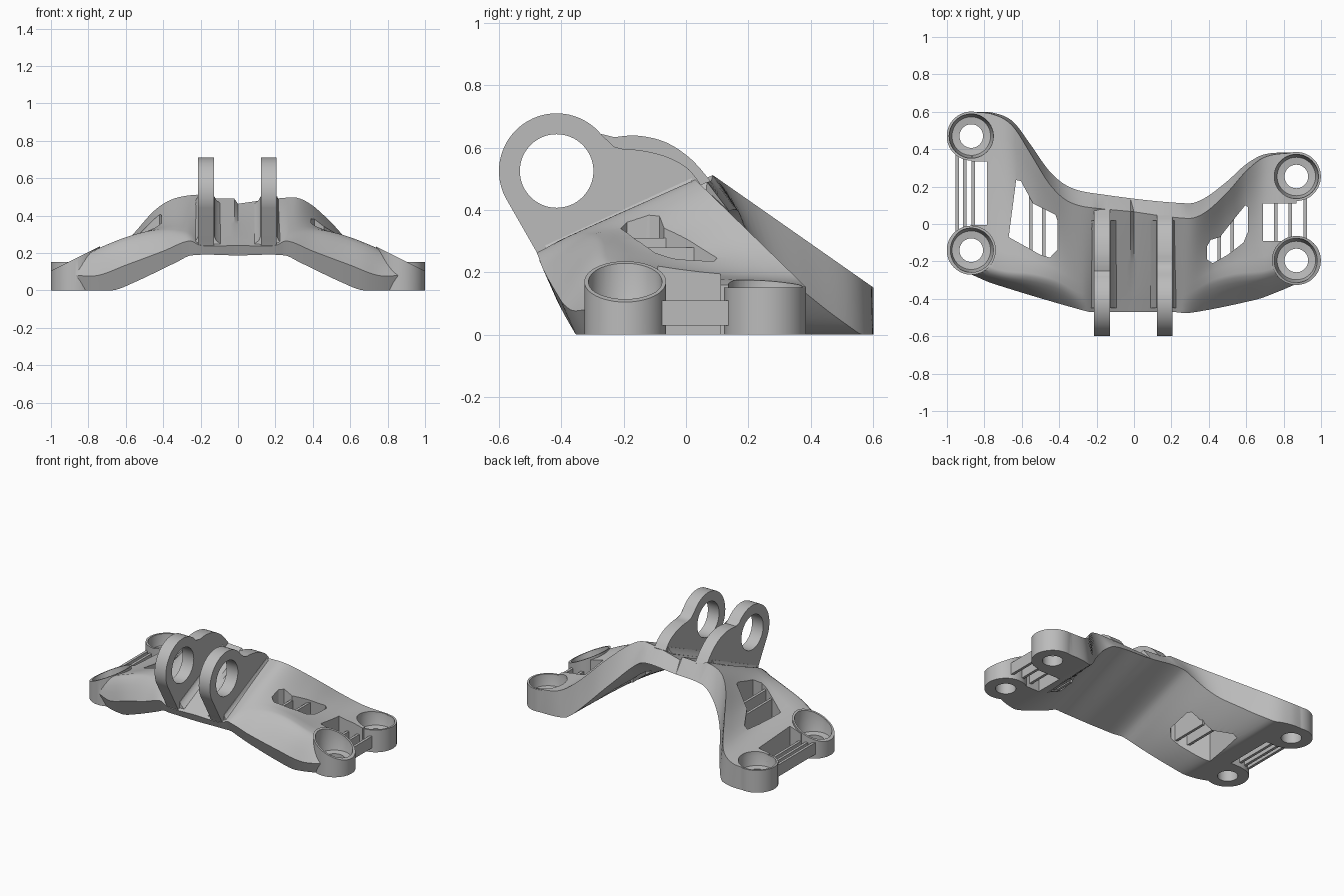
import bpy, bmesh, math
from mathutils import Vector

if "Cube" in bpy.data.objects:
    bpy.data.objects.remove(bpy.data.objects["Cube"])

metal = bpy.data.materials.new("grey_metal")
metal.use_nodes = True
GREY = (0.5, 0.5, 0.5, 1)
metal.diffuse_color = GREY
metal.node_tree.nodes["Principled BSDF"].inputs["Base Color"].default_value = GREY


def curve(points, x):
    """Smooth curve through (x, value) points."""
    x = min(max(x, points[0][0]), points[-1][0])
    n = len(points)
    i = next(k for k in range(n - 1) if x <= points[k + 1][0])

    def slope(k):
        a, b = points[max(k - 1, 0)], points[min(k + 1, n - 1)]
        return (b[1] - a[1]) / (b[0] - a[0])
    (x0, v0), (x1, v1) = points[i], points[i + 1]
    h = x1 - x0
    t = (x - x0) / h
    return ((2*t**3 - 3*t**2 + 1) * v0 + (t**3 - 2*t**2 + t) * h * slope(i)
            + (3*t**2 - 2*t**3) * v1 + (t**3 - t**2) * h * slope(i + 1))


def finish(bm, name):
    bmesh.ops.recalc_face_normals(bm, faces=bm.faces)
    mesh = bpy.data.meshes.new(name)
    bm.to_mesh(mesh)
    bm.free()
    mesh.materials.append(metal)
    ob = bpy.data.objects.new(name, mesh)
    bpy.context.collection.objects.link(ob)
    return ob


def loft(sections, name):
    bm = bmesh.new()
    rings = [[bm.verts.new(p) for p in s] for s in sections]
    for a, b in zip(rings, rings[1:]):
        for i in range(len(a)):
            j = (i + 1) % len(a)
            bm.faces.new((a[i], a[j], b[j], b[i]))
    bm.faces.new(rings[0])
    bm.faces.new(rings[-1])
    bmesh.ops.triangulate(bm, faces=bm.faces)
    return finish(bm, name)


def box(x0, x1, y0, y1, z0, z1, name):
    ring = [(x0, y0), (x1, y0), (x1, y1), (x0, y1)]
    return loft([[(x, y, z) for x, y in ring] for z in (z0, z1)], name)


def turned(x, y, steps, name, tilt=0, n=64):
    """Upright turned part from (radius, z) steps; the last one may fall away along x."""
    circle = [(math.cos(2 * math.pi * i / n), math.sin(2 * math.pi * i / n)) for i in range(n)]
    return loft([[(x + r * c, y + r * s, z - (tilt * r * c if k == len(steps) - 1 else 0))
                  for c, s in circle] for k, (r, z) in enumerate(steps)], name)


def combine(target, other, operation):
    other.hide_render = True
    mod = target.modifiers.new(operation, 'BOOLEAN')
    mod.operation, mod.object, mod.solver = operation, other, 'EXACT'
    bpy.context.view_layer.objects.active = target
    bpy.ops.object.modifier_apply(modifier=mod.name)
    bpy.data.objects.remove(other)


# Outline of the plate along x
back_y = [(-.87, .598), (-.76, .596), (-.65, .55), (-.55, .42), (-.45, .28), (-.35, .2), (-.22, .165),
          (.29, .11), (.38, .14), (.5, .23), (.6, .32), (.7, .373), (.87, .383)]
front_y = [(-.87, -.27), (-.75, -.32), (-.25, -.468), (-.2, -.47), (.2, -.47), (.3, -.475),
           (.65, -.405), (.75, -.37), (.87, -.32)]
# Heights along the distance from the middle
front_z = [(0, .24), (.2, .24), (.26, .265), (.4, .21), (.6, .135), (.75, .08), (.87, .08)]
crest_z = [(0, .49), (.18, .495), (.22, .515), (.3, .518), (.87, .518)]
under_z = [(0, .187), (.25, .187), (.33, .15), (.55, .045), (.67, 0), (.87, 0)]
under_rise = [(0, .21), (.3, .2), (.45, .125), (.66, 0), (.87, 0)]
back_lean = [(0, .07), (.35, .08), (.5, .06), (.7, .015), (.87, 0)]
ridge_y = [(0, -.38), (.26, -.38), (.42, -.3), (.55, -.265), (.7, -.25), (.87, -.2)]
ridge_z = [(0, .28), (.2, .282), (.27, .315), (.42, .325), (.55, .3), (.7, .245), (.87, .165)]
wing_sag = [(0, 0), (.3, 0), (.5, .025), (.65, .02), (.8, 0)]


def section(x):
    a = abs(x)
    fz, uz = curve(front_z, a), max(curve(under_z, a), 0)
    front_top = Vector((x, curve(front_y, x), fz))
    front_low = Vector((x, front_top.y + .445 * (fz - uz), uz))
    yb = curve(back_y, x)
    yt = yb - curve(back_lean, a)
    # The back edge of each leg falls in a straight slope
    slope_z = .523 - .7 * (yt - .07) if x < 0 else .507 - .97 * (yt - .02)
    back_top = Vector((x, yt, min(curve(crest_z, a), slope_z)))
    back_low = Vector((x, yb, uz + max(curve(under_rise, a), 0)))
    ridge = Vector((x, max(curve(ridge_y, a), front_top.y + .06), curve(ridge_z, a)))
    bend = ridge - (back_top - ridge).normalized() * .05
    if a < .22:
        bend = (front_top + ridge) / 2
    top = [front_top * (1 - t)**2 + bend * 2 * t * (1 - t) + ridge * t * t for t in (0, .2, .4, .6, .8)]
    for k in range(9):
        p = ridge.lerp(back_top, k / 8)
        p.z -= curve(wing_sag, a) * math.sin(math.pi * k / 8)
        top.append(p)
    return top + [back_low.lerp(front_low, k / 4) for k in range(5)]


STEPS = 88
bracket = loft([section(-.87 + 1.74 * i / STEPS) for i in range(STEPS + 1)], "bracket_body")

# Bolt bosses: x, y, height, fall of the top towards the outside
bosses = [(-.87, .47, .152, 0), (-.87, -.14, .17, -.5), (.868, .254, .152, 0), (.868, -.195, .17, .5)]
gaps = [(-1.1, -.785, -.005, .335), (.69, 1.1, -.09, .11)]
for x0, x1, y0, y1 in gaps:
    combine(bracket, box(x0, x1, y0, y1, -.1, .6, "gap_cutter"), 'DIFFERENCE')
for x, y, h, tilt in bosses:
    combine(bracket, turned(x, y, [(.131, 0), (.131, h)], "boss", tilt), 'UNION')

# Stepped bolt holes with a wide seat
for x, y, h, tilt in bosses:
    seat = turned(x, y, [(.063, -.1), (.063, .072), (.103, .078), (.118, .14), (.118, .5)], "seat_cutter")
    combine(bracket, seat, 'DIFFERENCE')

# Window openings through both wings
windows = [
    [(-.67, -.07), (-.63, .235), (-.605, .23), (-.54, .11), (-.42, .05), (-.41, .02), (-.41, -.14),
     (-.45, -.18), (-.5, -.165)],
    [(.39, -.12), (.41, -.085), (.46, -.07), (.53, .02), (.595, .1), (.61, .09), (.61, -.04),
     (.585, -.1), (.5, -.165), (.42, -.21), (.39, -.19)]]
for outline in windows:
    cutter = loft([[(x, y, z) for x, y in outline] for z in (-.1, .7)], "window_cutter")
    combine(bracket, cutter, 'DIFFERENCE')

# Clevis lugs with pin holes
CY, CZ = -.415, .525


def lug(x0, x1, knots, name):
    arc = [math.radians(207 - 167 * i / 40) for i in range(41)]
    profile = [(CY + .185 * math.cos(a), CZ + .185 * math.sin(a)) for a in arc]
    start, end = knots[0][0], knots[-1][0]
    profile += [(y, curve(knots, y)) for y in [start + (end - start) * i / 16 for i in range(17)]]
    profile += [(end - .01, .44), (-.43, .215), (-.457, .22), (-.482, .27)]
    body = loft([[(x, y, z) for y, z in profile] for x in (x0, x1)], name)
    ring = [(CY + .118 * math.cos(math.pi * i / 32), CZ + .118 * math.sin(math.pi * i / 32)) for i in range(64)]
    combine(body, loft([[(x, y, z) for y, z in ring] for x in (x0 - .1, x1 + .1)], "pin_cutter"), 'DIFFERENCE')
    return body


left_knots = [(-.25, .628), (-.22, .635), (-.15, .638), (-.06, .615), (.02, .56), (.085, .485)]
right_knots = [(-.25, .618), (-.22, .597), (-.15, .592), (-.06, .57), (.01, .53), (.045, .485)]
lugs = [(-.213, -.128, left_knots, "right_lug"), (.122, .207, right_knots, "left_lug")]
for x0, x1, knots, name in lugs:
    combine(bracket, lug(x0, x1, knots, name), 'UNION')
    # Fillet strips along the foot of the lug
    for face, side in ((x0, -1), (x1, 1)):
        foot = [(-.01, -.03), (-.01, .035), (.002, .035), (.011, .015), (.035, -.004), (.035, -.03)]
        strip = loft([[(face + side * dx, y, z + dz) for dx, dz in foot]
                      for y, z in ((-.45, .252), (.02, .468))], "fillet_strip")
        combine(bracket, strip, 'UNION')

# Thin ribs across the windows and between the bosses
ribs = [(-.553, -.15, .15, .1, .27), (-.483, -.18, .09, .12, .3), (-.945, -.04, .37, .03, .11),
        (-.905, -.03, .36, .03, .11), (-.86, -.03, .36, .03, .11),
        (.455, -.2, -.06, .14, .31), (.525, -.16, .03, .1, .28), (.757, -.11, .15, .03, .11),
        (.835, -.085, .145, .03, .11), (.915, -.09, .15, .03, .11)]
for x, y0, y1, z0, z1 in ribs:
    box(x - .009, x + .009, y0, y1, z0, z1, "rib")

for ob in bpy.context.scene.objects:
    ob.select_set(ob.type == 'MESH')
bpy.context.view_layer.objects.active = bracket
bpy.ops.object.shade_smooth_by_angle(angle=math.radians(30))
